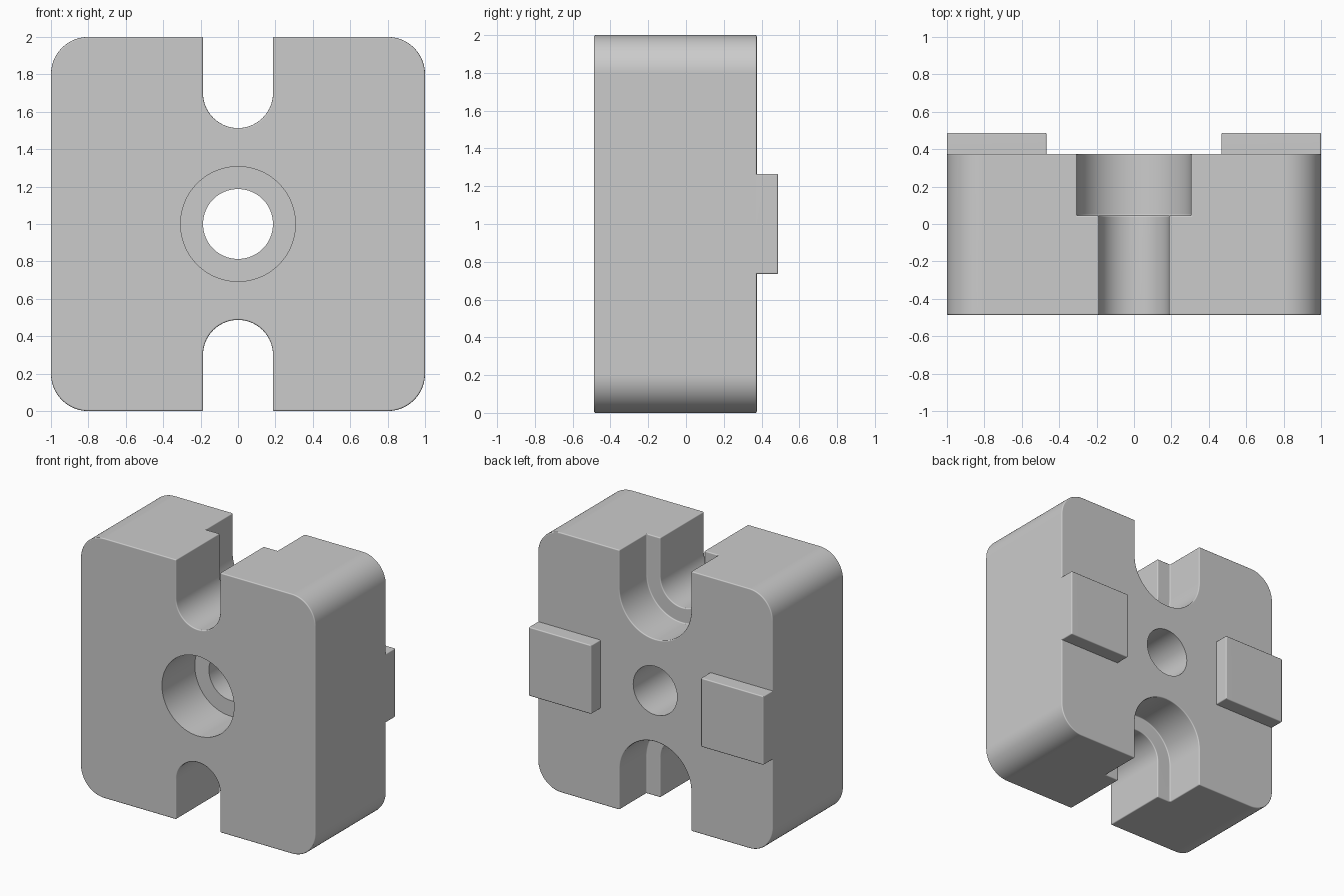
import bpy, bmesh, math

cube = bpy.data.objects.get("Cube")
if cube:
    bpy.data.objects.remove(cube, do_unlink=True)

FRONT, BACK, PAD_BACK = -0.487, 0.375, 0.487
MID = 1.0              # height of the centre hole
EDGE = 0.008           # small edge rounding

grey = bpy.data.materials.new("plain grey")
grey.use_nodes = True
grey.diffuse_color = (0.6, 0.6, 0.6, 1)
grey.node_tree.nodes["Principled BSDF"].inputs["Base Color"].default_value = (0.6, 0.6, 0.6, 1)


def prism(name, x, z, y, radius=0, steps=20):
    """Rounded rectangle spanning x and z, extruded along y."""
    bm = bmesh.new()
    corners = [(x[1], z[1], -1, -1), (x[0], z[1], 1, -1), (x[0], z[0], 1, 1), (x[1], z[0], -1, 1)]
    verts = []
    for quarter, (cx, cz, sx, sz) in enumerate(corners):
        for i in range(steps + 1 if radius else 1):
            a = math.pi / 2 * (quarter + i / steps)
            verts.append(bm.verts.new((cx + radius * (sx + math.cos(a)), y[0],
                                       cz + radius * (sz + math.sin(a)))))
    bmesh.ops.remove_doubles(bm, verts=verts, dist=1e-5)
    face = bm.faces.new([v for v in verts if v.is_valid])
    side = bmesh.ops.extrude_face_region(bm, geom=[face])["geom"]
    bmesh.ops.translate(bm, vec=(0, y[1] - y[0], 0),
                        verts=[g for g in side if isinstance(g, bmesh.types.BMVert)])
    bmesh.ops.recalc_face_normals(bm, faces=bm.faces)
    mesh = bpy.data.meshes.new(name)
    bm.to_mesh(mesh)
    bm.free()
    mesh.materials.append(grey)
    obj = bpy.data.objects.new(name, mesh)
    bpy.context.collection.objects.link(obj)
    return obj


def activate(obj):
    bpy.ops.object.select_all(action="DESELECT")
    obj.select_set(True)
    bpy.context.view_layer.objects.active = obj


def cut(obj, cutter):
    activate(obj)
    mod = obj.modifiers.new("cut", "BOOLEAN")
    mod.operation, mod.solver, mod.object = "DIFFERENCE", "EXACT", cutter
    bpy.ops.object.modifier_apply(modifier=mod.name)
    bpy.data.objects.remove(cutter, do_unlink=True)


def round_edges(obj):
    activate(obj)
    mod = obj.modifiers.new("edges", "BEVEL")
    mod.width, mod.segments, mod.limit_method = EDGE, 3, "ANGLE"
    mod.angle_limit = math.radians(40)
    bpy.ops.object.modifier_apply(modifier=mod.name)


def finish(obj):
    activate(obj)
    bpy.ops.object.shade_smooth_by_angle(angle=math.radians(35))
    mod = obj.modifiers.new("normals", "WEIGHTED_NORMAL")
    mod.keep_sharp = True


# Main block with rounded corners
block = prism("clamp_block", (-1, 1), (0, 2), (FRONT, BACK), 0.2)

# Stepped slots at top and bottom: narrow in front, wide behind
for r, y in ((0.187, (-1, 1)), (0.305, (0.045, 1))):
    for z in ((1.7 - r, 3), (-1, 0.3 + r)):
        cut(block, prism("slot_cutter", (-r, r), z, y, r))
round_edges(block)

# Centre hole with a counterbore in front, left crisp
for r, y in ((0.187, (-1, 1)), (0.307, (-1, FRONT + 0.4))):
    cut(block, prism("hole_cutter", (-r, r), (MID - r, MID + r), y, r))
finish(block)

# Locating pads on the back
for name, x in (("left_pad", (0.467, 1)), ("right_pad", (-1, -0.467))):
    pad = prism(name, x, (MID - 0.265, MID + 0.265), (BACK - 0.03, PAD_BACK))
    round_edges(pad)
    finish(pad)
